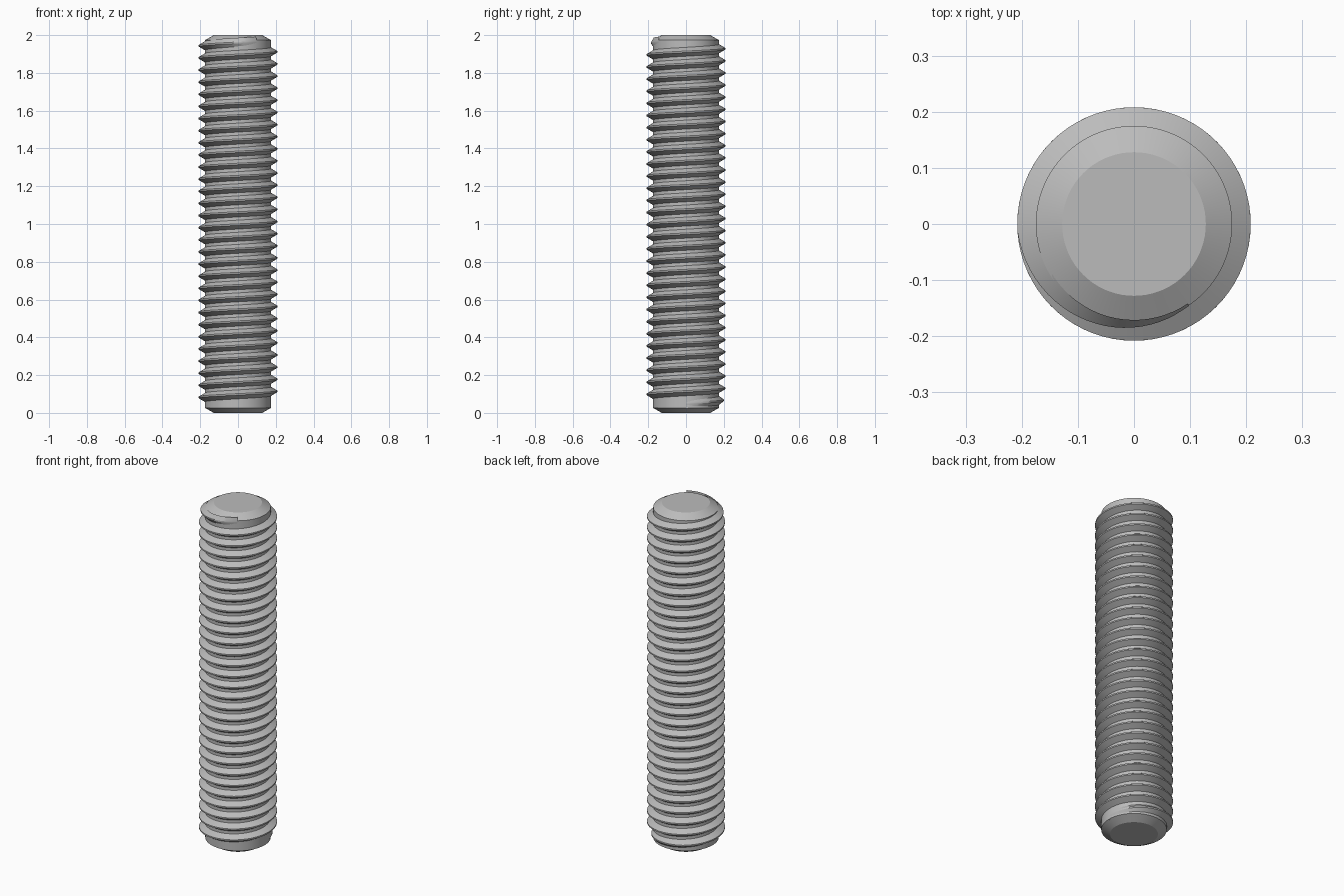
import bpy, bmesh, math

cube = bpy.data.objects.get("Cube")
if cube:
    bpy.data.objects.remove(cube, do_unlink=True)

CORE_R, CREST_R, TIP_R = 0.175, 0.208, 0.128
PITCH = 0.0642
SEGMENTS = 72
ROOT_HALF, CREST_HALF = 0.026, 0.004

steel = bpy.data.materials.new("grey steel")
steel.use_nodes = True
colour = (0.5, 0.5, 0.5, 1)
steel.diffuse_color = colour
steel.node_tree.nodes["Principled BSDF"].inputs["Base Color"].default_value = colour


def finish(bm, name):
    bmesh.ops.recalc_face_normals(bm, faces=bm.faces)
    mesh = bpy.data.meshes.new(name)
    bm.to_mesh(mesh)
    bm.free()
    obj = bpy.data.objects.new(name, mesh)
    bpy.context.collection.objects.link(obj)
    mesh.materials.append(steel)
    bpy.ops.object.select_all(action="DESELECT")
    obj.select_set(True)
    bpy.context.view_layer.objects.active = obj
    bpy.ops.object.shade_smooth_by_angle(angle=math.radians(25))


def skin(bm, rings, closed):
    """Join neighbouring rings of vertices with quads and cap both ends."""
    for a, b in zip(rings, rings[1:]):
        n = len(a)
        for i in range(n):
            j = (i + 1) % n
            bm.faces.new((a[i], a[j], b[j], b[i]))
    if closed:
        bm.faces.new(rings[0])
        bm.faces.new(rings[-1])


# Core rod with chamfered ends
bm = bmesh.new()
rings = []
for r, z in ((TIP_R, 0), (CORE_R, 0.027), (CORE_R, 1.973), (TIP_R, 2)):
    rings.append([bm.verts.new((r * math.cos(2 * math.pi * i / SEGMENTS),
                                r * math.sin(2 * math.pi * i / SEGMENTS), z))
                  for i in range(SEGMENTS)])
skin(bm, rings, True)
finish(bm, "core_rod")

# Right-handed helical ridge, fading into the core at both ends
LEFT_Z = 0.082                      # crest height at the lowest -x crossing
start = math.radians(0)
end = math.radians(304) + 2 * math.pi * 29
fade = math.radians(120)
steps = round((end - start) / (2 * math.pi) * SEGMENTS)
bm = bmesh.new()
rings = []
for k in range(steps + 1):
    t = start + (end - start) * k / steps
    z = LEFT_Z + PITCH * (t - math.pi) / (2 * math.pi)
    f = max(0.02, min(1, (t - start) / fade, (end - t) / fade))
    crest = CORE_R + (CREST_R - CORE_R) * f
    root = CORE_R - 0.004
    profile = ((root, -ROOT_HALF), (crest, -CREST_HALF), (crest, CREST_HALF), (root, ROOT_HALF))
    rings.append([bm.verts.new((r * math.cos(t), r * math.sin(t), z + dz)) for r, dz in profile])
skin(bm, rings, True)
finish(bm, "thread_ridge")
